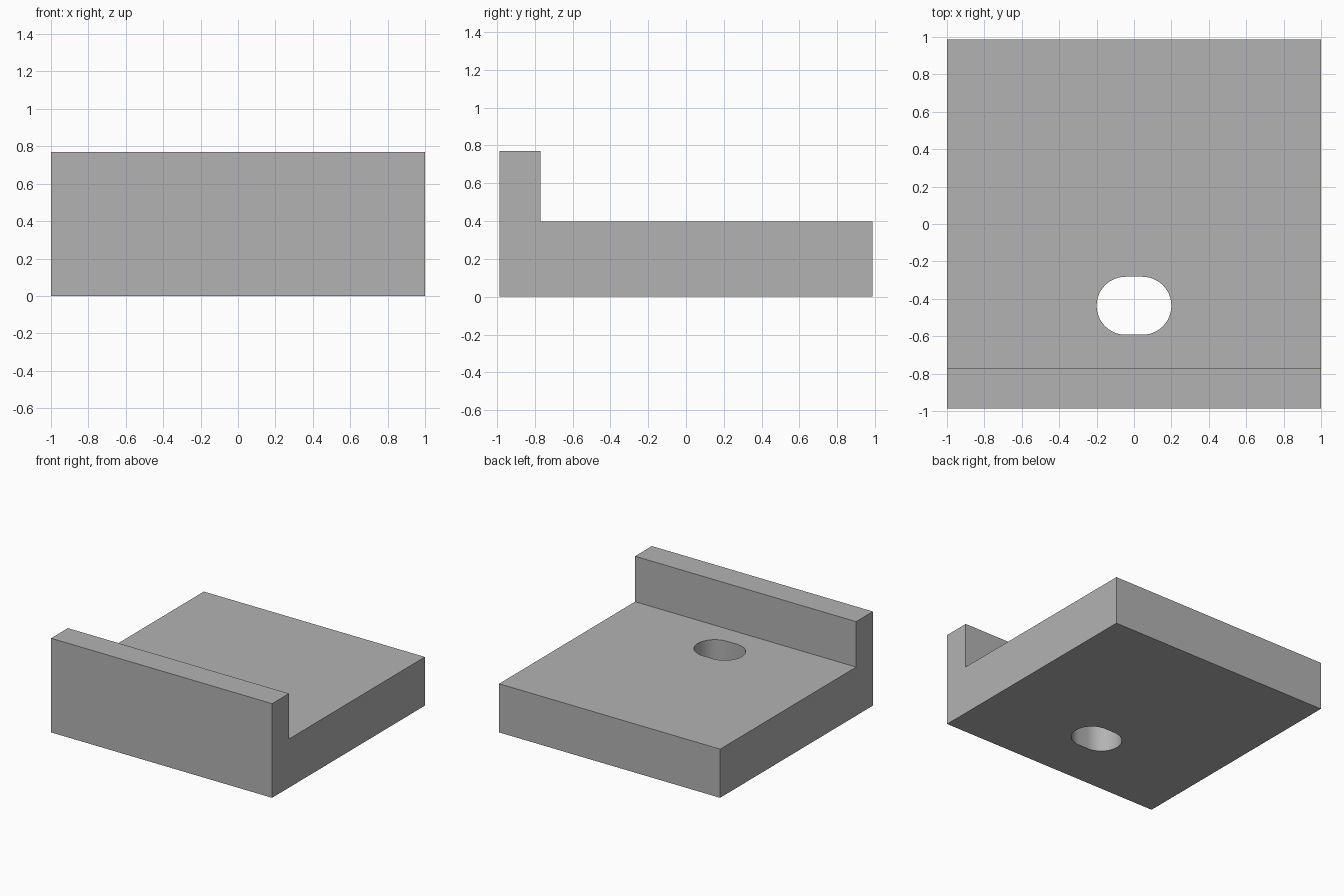
import bpy, bmesh
from math import pi, cos, sin, radians
from mathutils import Vector

cube = bpy.data.objects.get("Cube")
if cube:
    bpy.data.objects.remove(cube, do_unlink=True)

grey = bpy.data.materials.new("plain grey")
grey.use_nodes = True
colour = (0.45, 0.45, 0.45, 1)
grey.diffuse_color = colour
grey.node_tree.nodes["Principled BSDF"].inputs["Base Color"].default_value = colour


def prism(name, outline, depth):
    """Extrude a closed outline along the depth vector."""
    bm = bmesh.new()
    face = bm.faces.new([bm.verts.new(p) for p in outline])
    ext = bmesh.ops.extrude_face_region(bm, geom=[face])
    moved = [v for v in ext["geom"] if isinstance(v, bmesh.types.BMVert)]
    bmesh.ops.translate(bm, verts=moved, vec=Vector(depth))
    bmesh.ops.recalc_face_normals(bm, faces=bm.faces)
    mesh = bpy.data.meshes.new(name)
    bm.to_mesh(mesh)
    bm.free()
    mesh.materials.append(grey)
    obj = bpy.data.objects.new(name, mesh)
    bpy.context.collection.objects.link(obj)
    return obj


# Flat base with an upright lip along the front
BACK, LIP, TOP, BASE = 0.987, -0.77, 0.77, 0.398
profile = [(-BACK, 0), (BACK, 0), (BACK, BASE), (LIP, BASE), (LIP, TOP), (-BACK, TOP)]
block = prism("lipped_block", [(-1, y, z) for y, z in profile], (2, 0, 0))

# Slot with rounded ends, cut right through the base
RADIUS, HALF, SLOT_Y, STEPS = 0.155, 0.045, -0.437, 24
slot = []
for side in (1, -1):
    for i in range(STEPS + 1):
        a = pi * i / STEPS - pi / 2
        slot.append((side * (HALF + RADIUS * cos(a)), SLOT_Y + side * RADIUS * sin(a), -0.1))
cutter = prism("slot_cutter", slot, (0, 0, 0.7))
cutter.hide_render = True

cut = block.modifiers.new("slot", "BOOLEAN")
cut.operation = "DIFFERENCE"
cut.solver = "EXACT"
cut.object = cutter
bpy.context.view_layer.objects.active = block
block.select_set(True)
bpy.ops.object.modifier_apply(modifier=cut.name)
bpy.data.objects.remove(cutter, do_unlink=True)

# Smooth slot wall, sharp edges elsewhere
bpy.ops.object.shade_smooth_by_angle(angle=radians(30))
